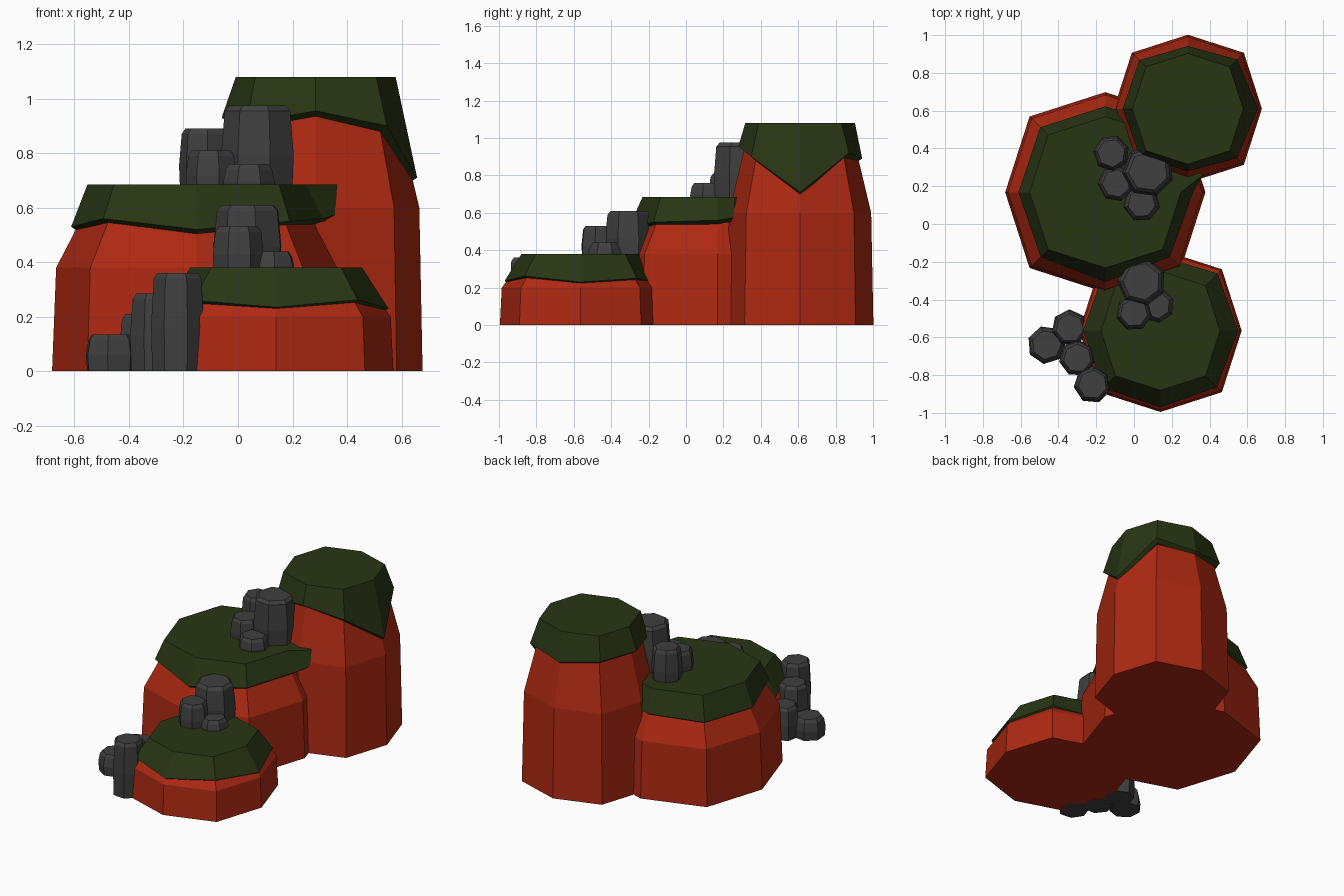
import bpy, bmesh, math, random

if "Cube" in bpy.data.objects:
    bpy.data.objects.remove(bpy.data.objects["Cube"])

random.seed(4)

def material(name, rgb):
    m = bpy.data.materials.new(name)
    m.diffuse_color = (*rgb, 1)
    m.use_nodes = True
    m.node_tree.nodes["Principled BSDF"].inputs["Base Color"].default_value = m.diffuse_color
    return m

RED = material("red_earth", (0.42, 0.022, 0.006))
GREEN = material("moss_green", (0.022, 0.036, 0.007))
GREY = material("dark_stone", (0.05, 0.05, 0.05))

def loft(name, rings, mat):
    """Skin a stack of equal-length rings of points and close both ends."""
    bm = bmesh.new()
    loops = [[bm.verts.new(p) for p in ring] for ring in rings]
    n = len(loops[0])
    for a, b in zip(loops, loops[1:]):
        for i in range(n):
            j = (i + 1) % n
            bm.faces.new((a[i], a[j], b[j], b[i]))
    bm.faces.new(loops[0][::-1])
    bm.faces.new(loops[-1])
    bmesh.ops.recalc_face_normals(bm, faces=bm.faces)
    me = bpy.data.meshes.new(name)
    bm.to_mesh(me)
    bm.free()
    me.materials.append(mat)
    ob = bpy.data.objects.new(name, me)
    bpy.context.collection.objects.link(ob)
    return ob

def corner(c, r, z, i):
    """Octagon corner i, with the diagonal corners pushed out a little."""
    k = r * (1.07 if i % 2 else 1.0)
    a = i * math.pi / 4
    return (c[0] + k * math.cos(a), c[1] + k * math.sin(a), z)

def octagon(c, r, z):
    return [corner(c, r, z, i) for i in range(8)]

def mound(name, c, profile, top, lip, spout=None):
    """Tapered earth body plus a draped moss cap with an uneven lip."""
    loft(name + "_body", [octagon(c, r, z) for r, z in profile], RED)
    rim = [corner(c, r, z, i) for i, (r, z) in enumerate(lip)]
    under = [corner(c, r - 0.03, z - 0.02, i) for i, (r, z) in enumerate(lip)]
    crown = octagon(c, *top)
    if spout:  # extra corner reaching toward the neighbouring mound
        x, y, z = spout
        under.insert(1, (x - 0.03, y, z - 0.02))
        rim.insert(1, (x, y, z))
        crown.insert(1, (x + 0.005, y, top[1]))
    loft(name + "_moss_cap", [under, rim, crown], GREEN)

# Three stepped mounds; lips run counter-clockwise from +x
mound("tall_mound", (0.285, 0.61),
      [(0.392, 0), (0.38, 0.6), (0.28, 1.02)], (0.293, 1.08),
      [(0.372, 0.71), (0.345, 0.92), (0.332, 0.89), (0.34, 0.93),
       (0.345, 0.93), (0.335, 0.91), (0.33, 0.955), (0.345, 0.90)])
mound("middle_mound", (-0.152, 0.168),
      [(0.53, 0), (0.515, 0.38), (0.37, 0.66)], (0.40, 0.685),
      [(0.465, 0.56), (0.46, 0.55), (0.455, 0.54), (0.455, 0.53),
       (0.46, 0.53), (0.452, 0.56), (0.475, 0.52), (0.452, 0.55)],
      spout=(0.358, 0.258, 0.575))
mound("low_mound", (0.14, -0.565),
      [(0.43, 0), (0.42, 0.2), (0.30, 0.36)], (0.315, 0.38),
      [(0.412, 0.23), (0.40, 0.25), (0.395, 0.23), (0.40, 0.25),
       (0.41, 0.23), (0.40, 0.26), (0.405, 0.235), (0.395, 0.262)])

def rock(name, x, y, r, z0, z1):
    """Seven-sided stone column, bulging low and chamfered on top."""
    turn = random.uniform(0, math.tau)
    h = z1 - z0
    prof = [(0.95, z0), (1.0, z0 + h * 0.45), (0.9, z1 - 0.02), (0.76, z1)]
    loft(name, [[(x + r * k * math.cos(turn + i * math.tau / 7),
                  y + r * k * math.sin(turn + i * math.tau / 7), z)
                 for i in range(7)] for k, z in prof], GREY)

# Stone column clusters: base height and (x, y, radius, top)
clusters = {
    "ground_rock": (0, [(-0.22, -0.85, 0.10, 0.36), (-0.30, -0.71, 0.098, 0.285),
                        (-0.34, -0.55, 0.098, 0.21), (-0.463, -0.64, 0.102, 0.135)]),
    "low_rock": (0.34, [(0.04, -0.305, 0.13, 0.61), (0.0, -0.47, 0.096, 0.53),
                        (0.12, -0.43, 0.093, 0.44)]),
    "middle_rock": (0.64, [(0.075, 0.28, 0.138, 0.975), (-0.12, 0.375, 0.097, 0.89),
                           (-0.095, 0.215, 0.097, 0.81), (0.04, 0.11, 0.097, 0.76)]),
}
for label, (base, stones) in clusters.items():
    for n, (x, y, r, top) in enumerate(stones, 1):
        rock(f"{label}_{n}", x, y, r, base, top)
